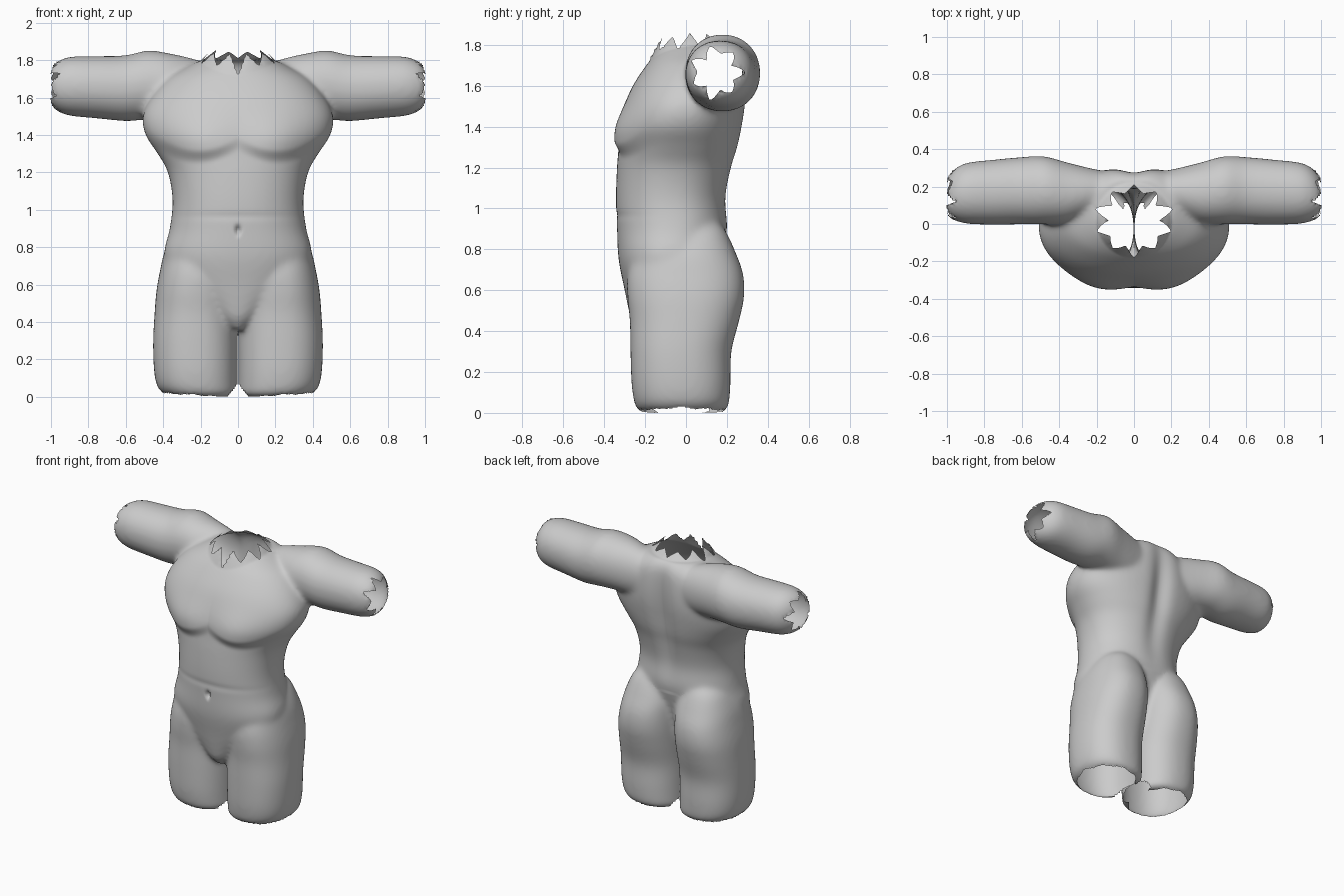
import bpy, bmesh, math

cube = bpy.data.objects.get("Cube")
if cube:
    bpy.data.objects.remove(cube)

skin = bpy.data.materials.new("plain grey")
skin.use_nodes = True
skin.diffuse_color = (0.6, 0.6, 0.6, 1)
skin.node_tree.nodes["Principled BSDF"].inputs["Base Color"].default_value = (0.6, 0.6, 0.6, 1)


def catmull(a, b, c, d, t):
    return [0.5 * (2 * q + (r - p) * t + (2 * p - 5 * q + 4 * r - s) * t * t
                   + (3 * q - p - 3 * r + s) * t ** 3) for p, q, r, s in zip(a, b, c, d)]


def loft(bm, rings, place, power=2.0, sides=48, steps=4):
    """Closed tube through rings (position, centre u, centre v, radius u, radius v)."""
    smooth = []
    for i in range(len(rings) - 1):
        quad = [rings[max(0, min(len(rings) - 1, i + k))] for k in (-1, 0, 1, 2)]
        smooth += [catmull(*quad, s / steps) for s in range(steps)]
    smooth.append(rings[-1])
    loops = []
    for h, cu, cv, ru, rv in smooth:
        loop = []
        for k in range(sides):
            a = math.tau * k / sides
            c, s = math.cos(a), math.sin(a)
            u = cu + ru * math.copysign(abs(c) ** (2 / power), c)
            v = cv + rv * math.copysign(abs(s) ** (2 / power), s)
            loop.append(bm.verts.new(place(h, u, v)))
        loops.append(loop)
    faces = [bm.faces.new(loops[0]), bm.faces.new(loops[-1])]
    for lo, hi in zip(loops, loops[1:]):
        for k in range(sides):
            n = (k + 1) % sides
            faces.append(bm.faces.new((lo[k], lo[n], hi[n], hi[k])))
    bmesh.ops.recalc_face_normals(bm, faces=faces)


def upright(h, u, v):
    return (u, v, h)


def sideways(h, u, v):
    return (h, u, v)


bm = bmesh.new()

# Trunk: height, half width, front, back
trunk = [(0.36, 0.04, -0.22, 0.00), (0.42, 0.11, -0.26, 0.06), (0.50, 0.20, -0.28, 0.10),
         (0.60, 0.32, -0.30, 0.13), (0.75, 0.395, -0.33, 0.17), (0.90, 0.365, -0.338, 0.205),
         (1.05, 0.35, -0.343, 0.20), (1.20, 0.375, -0.338, 0.23), (1.30, 0.43, -0.33, 0.26),
         (1.40, 0.495, -0.325, 0.28), (1.50, 0.51, -0.30, 0.295), (1.60, 0.465, -0.26, 0.30),
         (1.70, 0.38, -0.195, 0.295), (1.76, 0.28, -0.145, 0.28), (1.80, 0.20, -0.10, 0.25)]
loft(bm, [(z, 0, (f + b) / 2, w, (b - f) / 2) for z, w, f, b in trunk], upright, 2.2)

# Thigh and buttock with a rounded lower rim: height, half width, front, back
thigh = [(0.0, 0.17, -0.21, 0.17), (0.02, 0.20, -0.24, 0.20), (0.06, 0.216, -0.255, 0.212),
         (0.15, 0.224, -0.267, 0.218), (0.30, 0.226, -0.272, 0.222), (0.45, 0.222, -0.275, 0.26),
         (0.57, 0.217, -0.287, 0.285), (0.68, 0.207, -0.285, 0.28), (0.78, 0.195, -0.25, 0.245),
         (0.88, 0.15, -0.14, 0.20), (0.93, 0.09, -0.05, 0.16)]
loft(bm, [(z, max(w, 0.19) + 0.002, (f + b) / 2, w, (b - f) / 2) for z, w, f, b in thigh],
     upright, 2.3)

# Shoulder and arm with a rounded end
loft(bm, [(0.10, 0.18, 1.63, 0.09, 0.13), (0.24, 0.17, 1.64, 0.13, 0.168),
          (0.36, 0.165, 1.655, 0.165, 0.18), (0.48, 0.18, 1.667, 0.182, 0.185),
          (0.60, 0.178, 1.65, 0.18, 0.176), (0.75, 0.17, 1.655, 0.174, 0.167),
          (0.88, 0.165, 1.66, 0.165, 0.16), (0.94, 0.16, 1.66, 0.148, 0.146),
          (0.98, 0.15, 1.66, 0.122, 0.122), (1.005, 0.145, 1.66, 0.09, 0.09)], sideways, 2.1)

# Fuse into one skin
mesh = bpy.data.meshes.new("torso")
bm.to_mesh(mesh)
bm.free()
body = bpy.data.objects.new("torso", mesh)
bpy.context.collection.objects.link(body)
fuse = body.modifiers.new("fuse", 'REMESH')
fuse.mode = 'VOXEL'
fuse.voxel_size = 0.012
relax = body.modifiers.new("relax", 'SMOOTH')
relax.iterations = 26
fused = bpy.data.meshes.new_from_object(body.evaluated_get(bpy.context.evaluated_depsgraph_get()))
body.modifiers.clear()
body.data = fused

bm = bmesh.new()
bm.from_mesh(fused)
bmesh.ops.bisect_plane(bm, geom=bm.verts[:] + bm.edges[:] + bm.faces[:], dist=1e-5,
                       plane_co=(0, 0, 0), plane_no=(-1, 0, 0), clear_outer=True)


def bell(d, width):
    return math.exp(-(d / width) ** 2)


def ease(t):
    t = max(0.0, min(1.0, t))
    return t * t * (3 - 2 * t)


# Modelled relief: spine, chest muscle, waist and navel
for v in bm.verts:
    x, y, z = v.co
    if y > 0.1 and z > 0.85 and x < 0.3:
        v.co.y -= 0.035 * bell(x, 0.07) * bell(z - 1.42, 0.36)
    if y < -0.05:
        fold = 1.275 + 1.6 * (x - 0.21) ** 2
        front = ease((-0.05 - y) / 0.1)
        v.co.y -= 0.036 * front * ease((z - fold) / 0.08 + 0.4) * bell(z - 1.35, 0.15) * bell(x - 0.2, 0.18)
        v.co.y += 0.004 * front * bell(z - 0.965, 0.02) * bell(x, 0.3)
        v.co.y += 0.030 * front * bell(x, 0.012) * bell(z - 0.89, 0.022)


def tear(test, axes, centre, radii, teeth, depth, shift=0.0):
    """Open a star-shaped ragged hole in the faces that pass the test."""
    i, j = axes

    def polar(co):
        p, q = (co[i] - centre[0]) / radii[0], (co[j] - centre[1]) / radii[1]
        a = math.atan2(q, p)
        wave = abs(((a / math.tau * teeth + shift) % 1) * 2 - 1)
        wobble = 0.7 + 0.3 * math.sin(3 * a + 1)
        return math.hypot(p, q), 1 + depth * wobble * (2 * wave - 1)

    gone = []
    for f in bm.faces:
        co = f.calc_center_median()
        r, edge = polar(co)
        if test(co) and r < edge:
            gone.append(f)
    rim = {v for f in gone for v in f.verts}
    bmesh.ops.delete(bm, geom=gone, context='FACES')
    for v in rim:
        if v.is_valid and v.co.x > 1e-4:
            r, edge = polar(v.co)
            k = max(0.85, min(1.15, edge / max(r, 0.01)))
            v.co[i] = centre[0] + (v.co[i] - centre[0]) * k
            v.co[j] = centre[1] + (v.co[j] - centre[1]) * k


tear(lambda c: c.z > 1.6, (0, 1), (0, 0.02), (0.175, 0.165), 10, 0.26, 0.5)    # neck
tear(lambda c: c.x > 0.92, (1, 2), (0.15, 1.665), (0.108, 0.108), 7, 0.32)     # arm
tear(lambda c: c.z < 0.05, (0, 1), (0.222, -0.02), (0.185, 0.205), 9, 0.03)    # leg

# Lift the torn points around the neck
for v in bm.verts:
    if v.co.z > 1.6:
        v.co.z += 0.9 * max(0.0, 0.2 - math.hypot(v.co.x, v.co.y - 0.02))

# Notch at the inner edge of the leg
notch = []
for f in bm.faces:
    c = f.calc_center_median()
    if c.z < 0.075 - 1.3 * c.x and abs(c.y + 0.02) < 0.14:
        notch.append(f)
bmesh.ops.delete(bm, geom=notch, context='FACES')

for f in bm.faces:
    f.smooth = True
    f.material_index = 0
bm.to_mesh(fused)
bm.free()
fused.materials.clear()
fused.materials.append(skin)

mirror = body.modifiers.new("other_side", 'MIRROR')
mirror.merge_threshold = 0.0005
